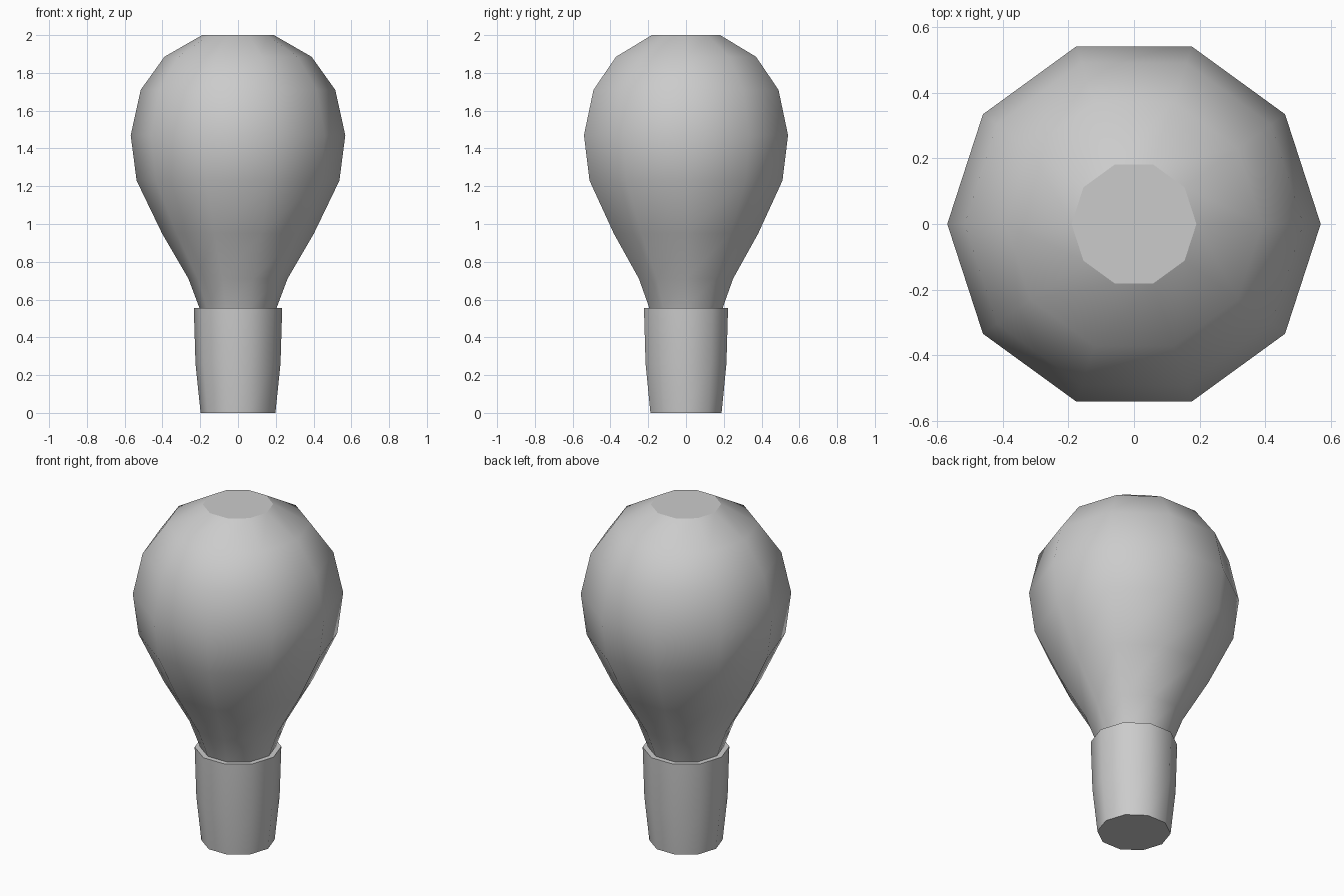
import bpy, bmesh
from math import cos, sin, pi

if "Cube" in bpy.data.objects:
    bpy.data.objects.remove(bpy.data.objects["Cube"])

SIDES = 10


def lathe(name, profile, cap_bottom=False, cap_top=False, sharp_rings=()):
    """Revolve (radius, z) points into a ten-sided, smooth-shaded shell."""
    bm = bmesh.new()
    rings = [[bm.verts.new((r * cos(2 * pi * i / SIDES), r * sin(2 * pi * i / SIDES), z))
              for i in range(SIDES)] for r, z in profile]
    for a, b in zip(rings, rings[1:]):
        for i in range(SIDES):
            j = (i + 1) % SIDES
            bm.faces.new((a[i], a[j], b[j], b[i])).smooth = True
    if cap_bottom:
        bm.faces.new(rings[0][::-1])
    if cap_top:
        bm.faces.new(rings[-1])
    # crisp edges around flat ends and ledges
    for k in sharp_rings:
        ring = rings[k]
        for i in range(SIDES):
            bm.edges.get((ring[i], ring[(i + 1) % SIDES])).smooth = False
    mesh = bpy.data.meshes.new(name)
    bm.to_mesh(mesh)
    bm.free()
    obj = bpy.data.objects.new(name, mesh)
    bpy.context.collection.objects.link(obj)
    return obj


# Base sleeve with a narrow flat ledge at the top
lathe("base_sleeve",
      [(0.198, 0), (0.225, 0.26), (0.234, 0.555), (0.204, 0.555)],
      cap_bottom=True, sharp_rings=(0, 2))

# Rounded bulb with a flat top
lathe("bulb",
      [(0.204, 0.555), (0.262, 0.71), (0.402, 0.95), (0.537, 1.23),
       (0.568, 1.47), (0.515, 1.71), (0.39, 1.885), (0.19, 2.0)],
      cap_top=True, sharp_rings=(7,))
